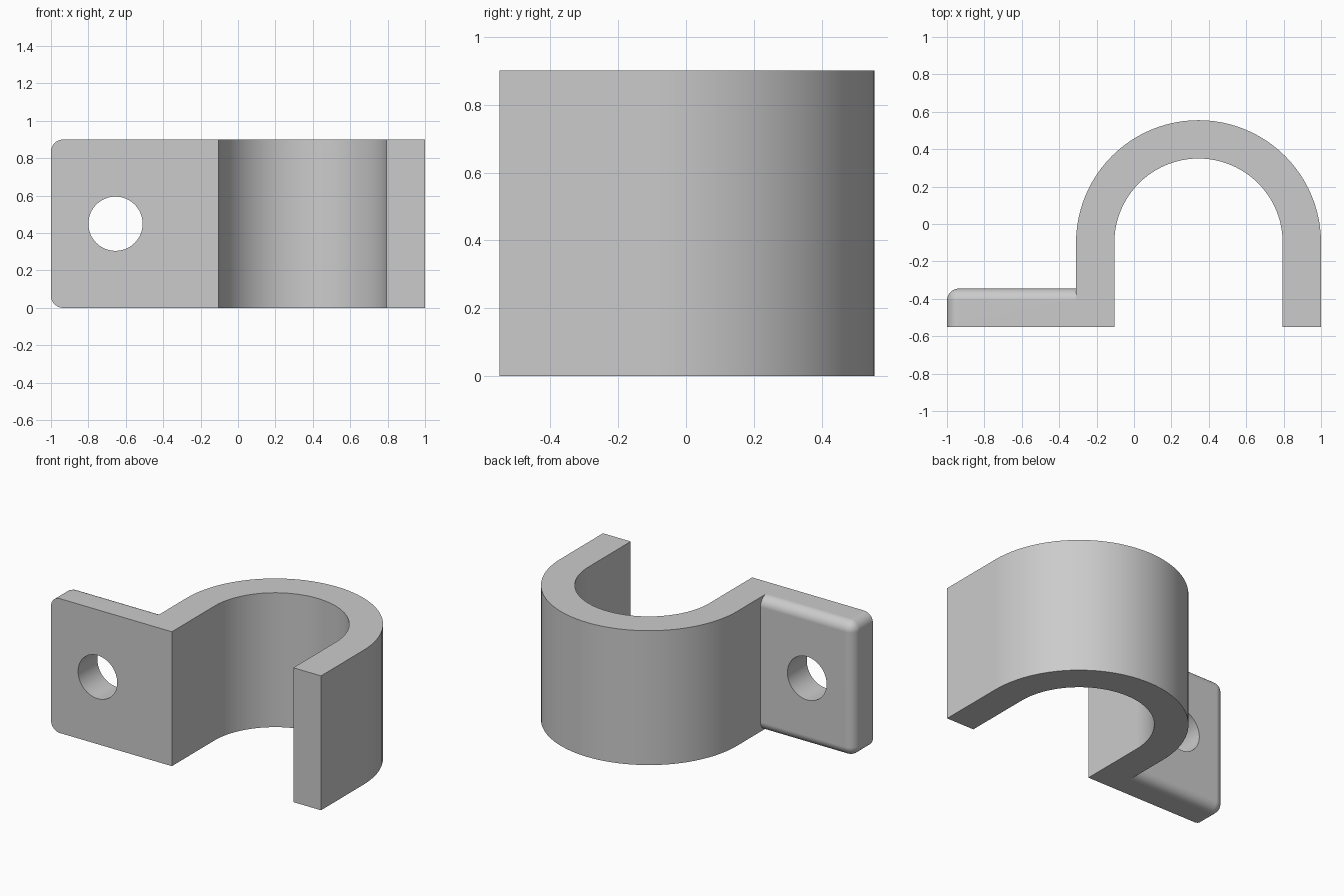
import bpy, bmesh, math
from mathutils import Matrix

default = bpy.data.objects.get("Cube")
if default:
    bpy.data.objects.remove(default, do_unlink=True)

HEIGHT, FRONT, THICK = 0.9, -0.55, 0.205
CX, CY, OUTER = 0.345, -0.1, 0.655
INNER = OUTER - THICK

grey = bpy.data.materials.new("plain grey")
grey.use_nodes = True
colour = (0.6, 0.6, 0.6, 1)
grey.diffuse_color = colour
grey.node_tree.nodes["Principled BSDF"].inputs["Base Color"].default_value = colour


def make_object(name, bm):
    bmesh.ops.recalc_face_normals(bm, faces=bm.faces)
    mesh = bpy.data.meshes.new(name)
    bm.to_mesh(mesh)
    bm.free()
    mesh.materials.append(grey)
    obj = bpy.data.objects.new(name, mesh)
    bpy.context.collection.objects.link(obj)
    return obj


def combine(target, tool, operation):
    mod = target.modifiers.new(operation.lower(), "BOOLEAN")
    mod.object, mod.operation, mod.solver = tool, operation, "EXACT"
    bpy.context.view_layer.objects.active = target
    bpy.ops.object.modifier_apply(modifier=mod.name)
    bpy.data.objects.remove(tool, do_unlink=True)


def half_circle(radius, steps=48):
    angles = [math.pi * i / steps for i in range(steps + 1)]
    return [(CX + radius * math.cos(a), CY + radius * math.sin(a)) for a in angles]


# Arch with two straight legs, extruded upwards
outline = [(CX + OUTER, FRONT)] + half_circle(OUTER) + [(CX - OUTER, FRONT)]
outline += [(CX - INNER, FRONT)] + half_circle(INNER)[::-1] + [(CX + INNER, FRONT)]
bm = bmesh.new()
base = bm.faces.new([bm.verts.new((x, y, 0)) for x, y in outline])
raised = bmesh.ops.extrude_face_region(bm, geom=[base])["geom"]
bmesh.ops.translate(bm, vec=(0, 0, HEIGHT),
                    verts=[v for v in raised if isinstance(v, bmesh.types.BMVert)])
clamp = make_object("pipe_clamp", bm)

# Mounting tab: rounded outer corners and rounded back rim, sharp front rim
right = -0.2
bm = bmesh.new()
bmesh.ops.create_cube(bm, size=1)
bmesh.ops.scale(bm, vec=(right + 1, THICK, HEIGHT), verts=bm.verts)
bmesh.ops.translate(bm, vec=((right - 1) / 2, FRONT + THICK / 2, HEIGHT / 2), verts=bm.verts)


def is_rounded(edge):
    a, b = (v.co for v in edge.verts)
    at_end = max(a.x, b.x) < -0.9
    at_back = min(a.y, b.y) > FRONT + THICK / 2
    at_joint = min(a.x, b.x) > right - 0.1
    along_y = abs(a.y - b.y) > 0.1
    return (at_end and along_y) or (at_back and not at_joint)


bmesh.ops.bevel(bm, geom=[e for e in bm.edges if is_rounded(e)], offset=0.065,
                segments=8, profile=0.5, affect="EDGES", clamp_overlap=True)
combine(clamp, make_object("mounting_tab", bm), "UNION")

# Screw hole through the tab
bm = bmesh.new()
bmesh.ops.create_cone(bm, cap_ends=True, segments=64, radius1=0.145, radius2=0.145, depth=0.6,
                      matrix=Matrix.Translation((-0.655, FRONT + THICK / 2, HEIGHT / 2))
                      @ Matrix.Rotation(math.pi / 2, 4, "X"))
combine(clamp, make_object("screw_hole_cutter", bm), "DIFFERENCE")

# Smooth curves, crisp edges, flat-looking large faces
bpy.ops.object.select_all(action="DESELECT")
clamp.select_set(True)
bpy.context.view_layer.objects.active = clamp
bpy.ops.object.shade_smooth_by_angle(angle=math.radians(30))
normals = clamp.modifiers.new("even_normals", "WEIGHTED_NORMAL")
normals.keep_sharp = True
